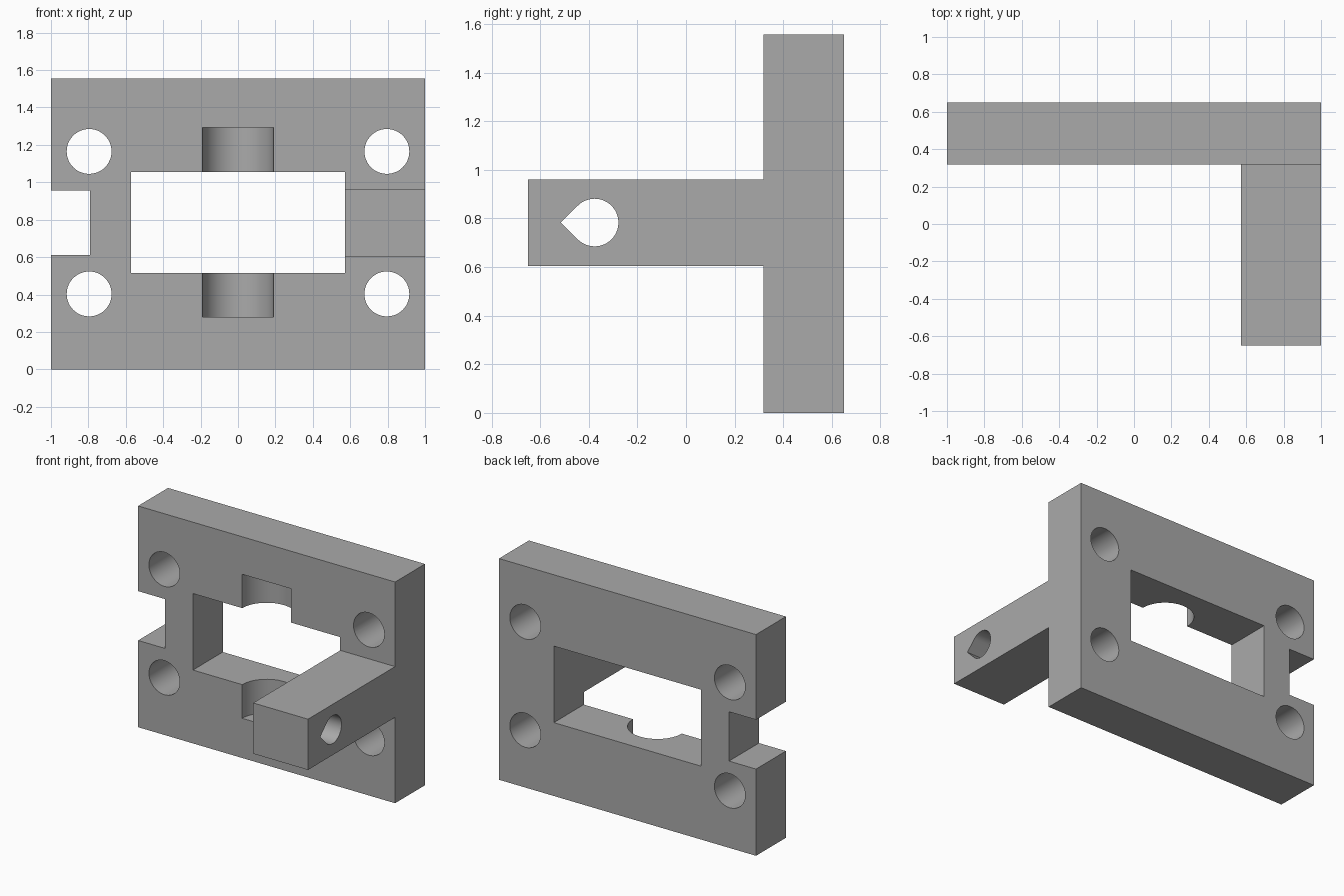
import bpy, bmesh
from math import radians, cos, sin
from mathutils import Vector

if "Cube" in bpy.data.objects:
    bpy.data.objects.remove(bpy.data.objects["Cube"])

grey = bpy.data.materials.new("plain_grey")
grey.use_nodes = True
colour = (0.4, 0.4, 0.4, 1)
grey.diffuse_color = colour
grey.node_tree.nodes["Principled BSDF"].inputs["Base Color"].default_value = colour

FRONT, BACK = 0.318, 0.65      # plate faces
INNER = 0.573                  # half width of the window
TOP = 1.556


def prism(name, outline, sweep):
    """Extrude a closed outline of 3D points along a vector."""
    bm = bmesh.new()
    face = bm.faces.new([bm.verts.new(p) for p in outline])
    out = bmesh.ops.extrude_face_region(bm, geom=[face], use_keep_orig=True)
    moved = [v for v in out["geom"] if isinstance(v, bmesh.types.BMVert)]
    bmesh.ops.translate(bm, verts=moved, vec=Vector(sweep))
    bmesh.ops.recalc_face_normals(bm, faces=bm.faces)
    mesh = bpy.data.meshes.new(name)
    bm.to_mesh(mesh)
    bm.free()
    mesh.materials.append(grey)
    obj = bpy.data.objects.new(name, mesh)
    bpy.context.collection.objects.link(obj)
    return obj


def box(name, x0, x1, y0, y1, z0, z1):
    base = [(x0, y0, z0), (x1, y0, z0), (x1, y1, z0), (x0, y1, z0)]
    return prism(name, base, (0, 0, z1 - z0))


def arc(radius, start, end, steps):
    angles = [radians(start + (end - start) * i / steps) for i in range(steps + 1)]
    return [(radius * cos(a), radius * sin(a)) for a in angles]


def combine(target, tool, operation):
    mod = target.modifiers.new(tool.name, "BOOLEAN")
    mod.object, mod.operation, mod.solver = tool, operation, "EXACT"
    bpy.context.view_layer.objects.active = target
    bpy.ops.object.modifier_apply(modifier=mod.name)
    bpy.data.objects.remove(tool)


# Plate with the side arm fused to it
bracket = box("bracket", -1, 1, FRONT, BACK, 0, TOP)
combine(bracket, box("arm", INNER, 1, -BACK, FRONT + 0.1, 0.604, 0.961), "UNION")

# Central window and the notch in the right edge
combine(bracket, box("window", -INNER, INNER, 0.2, 0.8, 0.516, 1.054), "DIFFERENCE")
combine(bracket, box("notch", -1.2, -0.79, 0.2, 0.8, 0.61, 0.957), "DIFFERENCE")

# Upright half-round groove in the front face
ring = [(x, FRONT + y, 0.279) for x, y in arc(0.19, 0, 360, 64)[:-1]]
combine(bracket, prism("groove", ring, (0, 0, 1.013)), "DIFFERENCE")

# Four corner bolt holes
for x in (-0.796, 0.796):
    for z in (0.403, 1.165):
        ring = [(x + u, 0.2, z + v) for u, v in arc(0.12, 0, 360, 48)[:-1]]
        combine(bracket, prism("bolt_hole", ring, (0, 0.6, 0)), "DIFFERENCE")

# Teardrop hole across the arm, pointing forward
drop = arc(0.098, -135, 135, 36) + [(-0.098 * 2 ** 0.5, 0)]
ring = [(0.4, -0.376 + u, 0.783 + v) for u, v in drop]
combine(bracket, prism("teardrop_hole", ring, (0.8, 0, 0)), "DIFFERENCE")

# Smooth hole walls, sharp corners
bpy.ops.object.select_all(action="DESELECT")
bracket.select_set(True)
bpy.context.view_layer.objects.active = bracket
bpy.ops.object.shade_smooth_by_angle(angle=radians(30))
